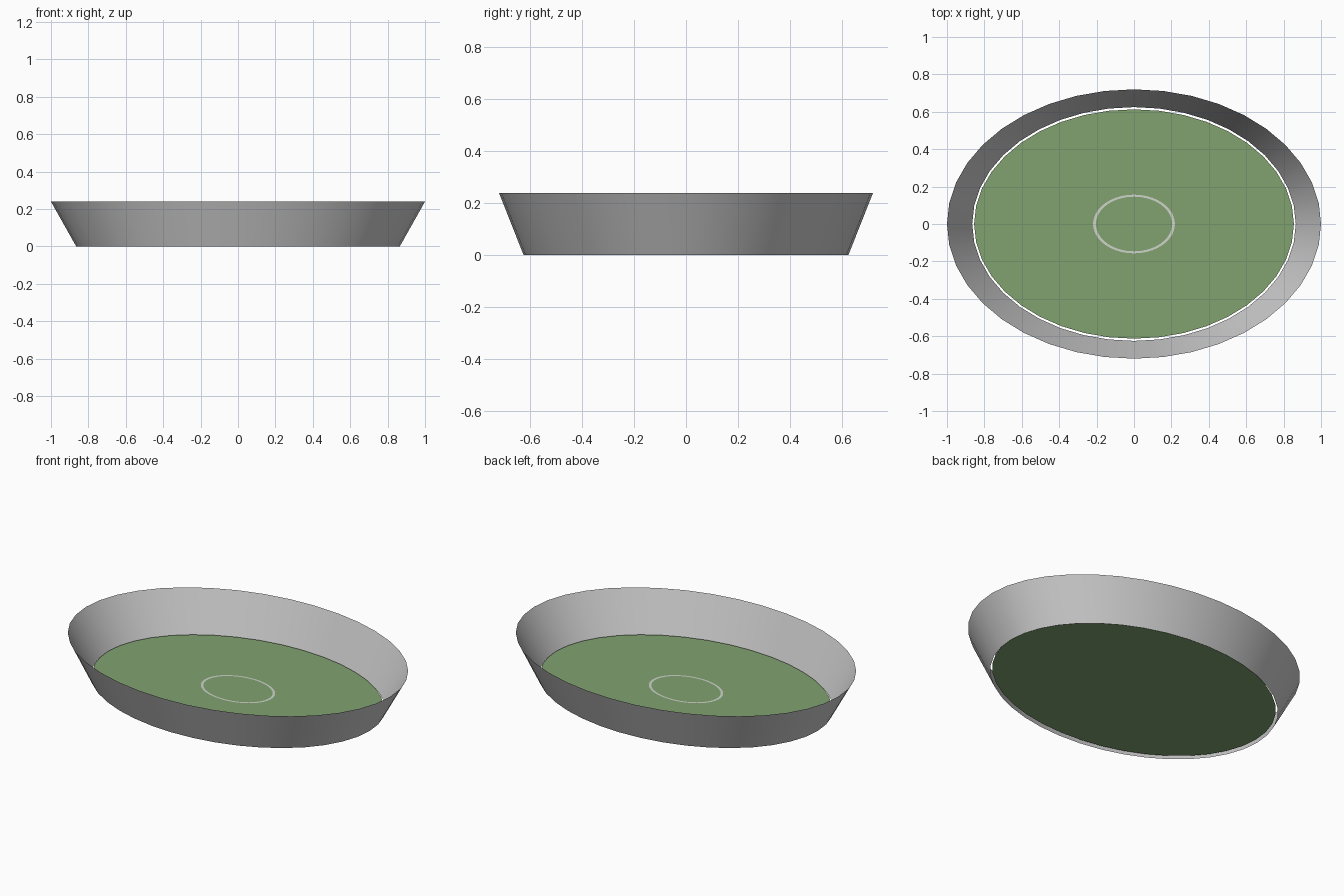
import bpy, bmesh, math

if "Cube" in bpy.data.objects:
    bpy.data.objects.remove(bpy.data.objects["Cube"])

SEGMENTS = 40


def material(name, rgb):
    mat = bpy.data.materials.new(name)
    mat.diffuse_color = (*rgb, 1)
    mat.use_nodes = True
    mat.node_tree.nodes["Principled BSDF"].inputs["Base Color"].default_value = mat.diffuse_color
    return mat


def ellipse_part(name, rings, mat=None, fill=False):
    """Bridge ellipses given as (x radius, y radius, z), or fill a single one."""
    bm = bmesh.new()
    loops = []
    for rx, ry, z in rings:
        loops.append([bm.verts.new((rx * math.cos(a), ry * math.sin(a), z))
                      for a in (2 * math.pi * i / SEGMENTS for i in range(SEGMENTS))])
    for low, high in zip(loops, loops[1:]):
        for i in range(SEGMENTS):
            j = (i + 1) % SEGMENTS
            bm.faces.new((low[i], low[j], high[j], high[i]))
    if fill:
        bm.faces.new(loops[0])
    mesh = bpy.data.meshes.new(name)
    bm.to_mesh(mesh)
    bm.free()
    obj = bpy.data.objects.new(name, mesh)
    bpy.context.collection.objects.link(obj)
    if mat:
        mesh.materials.append(mat)
    return obj


# Sloped open stand, a single thin shell
stand = ellipse_part("stand_wall", [(0.865, 0.625, 0), (1.0, 0.72, 0.24)])
bpy.context.view_layer.objects.active = stand
stand.select_set(True)
bpy.ops.object.shade_smooth_by_angle(angle=math.radians(30))

# Grass floor, just inside the foot of the stand
ellipse_part("grass_field", [(0.855, 0.613, 0.015)],
             material("grass", (0.22, 0.36, 0.16)), fill=True)

# Painted centre circle lying on the grass (normals face up)
ellipse_part("centre_circle", [(0.219, 0.157, 0.018), (0.204, 0.146, 0.018)],
             material("white_line", (0.62, 0.66, 0.58)))
